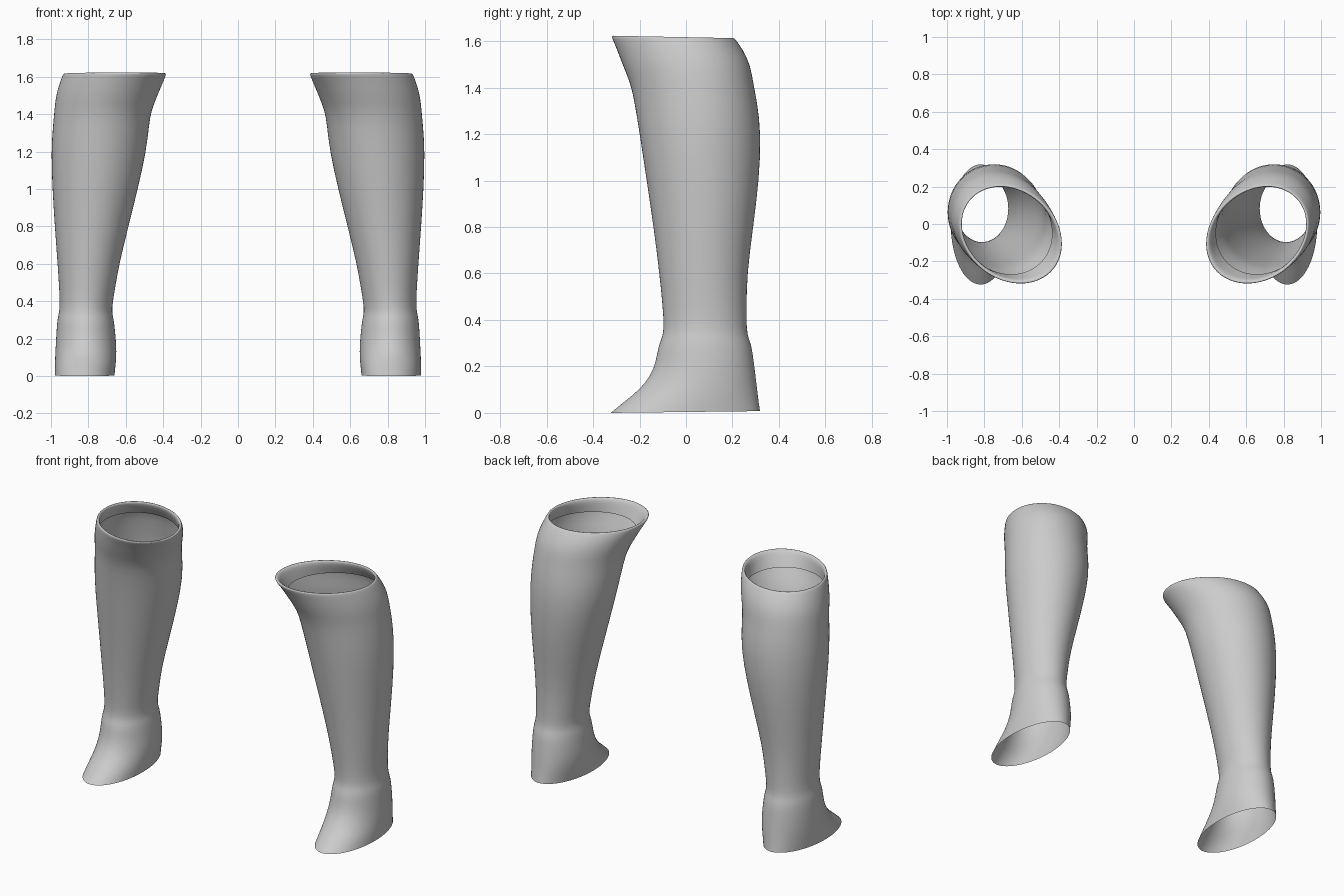
import bpy, bmesh, math

SIDES = 40

# Cross-sections: height, inner x, outer x, front y, back y, skew
RINGS = [
    (0.00, 0.66, 0.98, -0.325, 0.320, 0.0),
    (0.05, 0.655, 0.98, -0.265, 0.313, 0.0),
    (0.10, 0.65, 0.978, -0.20, 0.307, 0.0),
    (0.16, 0.65, 0.975, -0.153, 0.30, 0.0),
    (0.22, 0.655, 0.972, -0.13, 0.292, 0.0),
    (0.29, 0.662, 0.967, -0.119, 0.283, 0.0),
    (0.32, 0.669, 0.962, -0.105, 0.270, 0.0),
    (0.36, 0.675, 0.953, -0.095, 0.261, 0.0),
    (0.45, 0.66, 0.955, -0.10, 0.261, 0.0),
    (0.60, 0.635, 0.965, -0.115, 0.263, 0.0),
    (0.80, 0.585, 0.98, -0.14, 0.29, 0.0),
    (1.00, 0.535, 0.993, -0.17, 0.315, 0.0),
    (1.20, 0.49, 1.0, -0.20, 0.325, 0.0),
    (1.34, 0.475, 0.99, -0.223, 0.307, 0.05),
    (1.42, 0.463, 0.982, -0.24, 0.29, 0.08),
    (1.50, 0.43, 0.975, -0.275, 0.278, 0.12),
    (1.57, 0.40, 0.953, -0.302, 0.245, 0.16),
    (1.61, 0.382, 0.938, -0.322, 0.215, 0.2),
    # rolled lip turning inward
    (1.619, 0.386, 0.932, -0.318, 0.208, 0.2),
    (1.616, 0.402, 0.920, -0.303, 0.197, 0.2),
    (1.59, 0.415, 0.922, -0.290, 0.203, 0.2),
    (1.53, 0.437, 0.945, -0.270, 0.240, 0.14),
]

grey = bpy.data.materials.new("plain grey")
grey.diffuse_color = (0.6, 0.6, 0.6, 1)


def make_leg(name, side):
    """Loft an open tube through the cross-sections."""
    bm = bmesh.new()
    loops = []
    for z, x0, x1, y0, y1, skew in RINGS:
        cx, cy, a, b = (x0 + x1) / 2, (y0 + y1) / 2, (x1 - x0) / 2, (y1 - y0) / 2
        loop = []
        for i in range(SIDES):
            t = math.tau * i / SIDES
            y = cy + b * math.sin(t + skew)
            # top rim rises to the front, sole rises to the heel
            tilt = -0.02 * y if z > 1.5 else (0.012 * (y + 0.325) if z < 0.05 else 0)
            loop.append(bm.verts.new((side * (cx + a * math.cos(t)), y, z + tilt)))
        loops.append(loop)
    for low, high in zip(loops, loops[1:]):
        for i in range(SIDES):
            j = (i + 1) % SIDES
            quad = (low[i], low[j], high[j], high[i])
            bm.faces.new(quad if side > 0 else quad[::-1])
    for f in bm.faces:
        f.smooth = True
    mesh = bpy.data.meshes.new(name)
    bm.to_mesh(mesh)
    bm.free()
    mesh.materials.append(grey)
    obj = bpy.data.objects.new(name, mesh)
    bpy.context.collection.objects.link(obj)
    # soften the bands between cross-sections
    sub = obj.modifiers.new("smooth", 'SUBSURF')
    sub.levels = sub.render_levels = 1
    return obj


make_leg("right_boot", 1)
make_leg("left_boot", -1)
